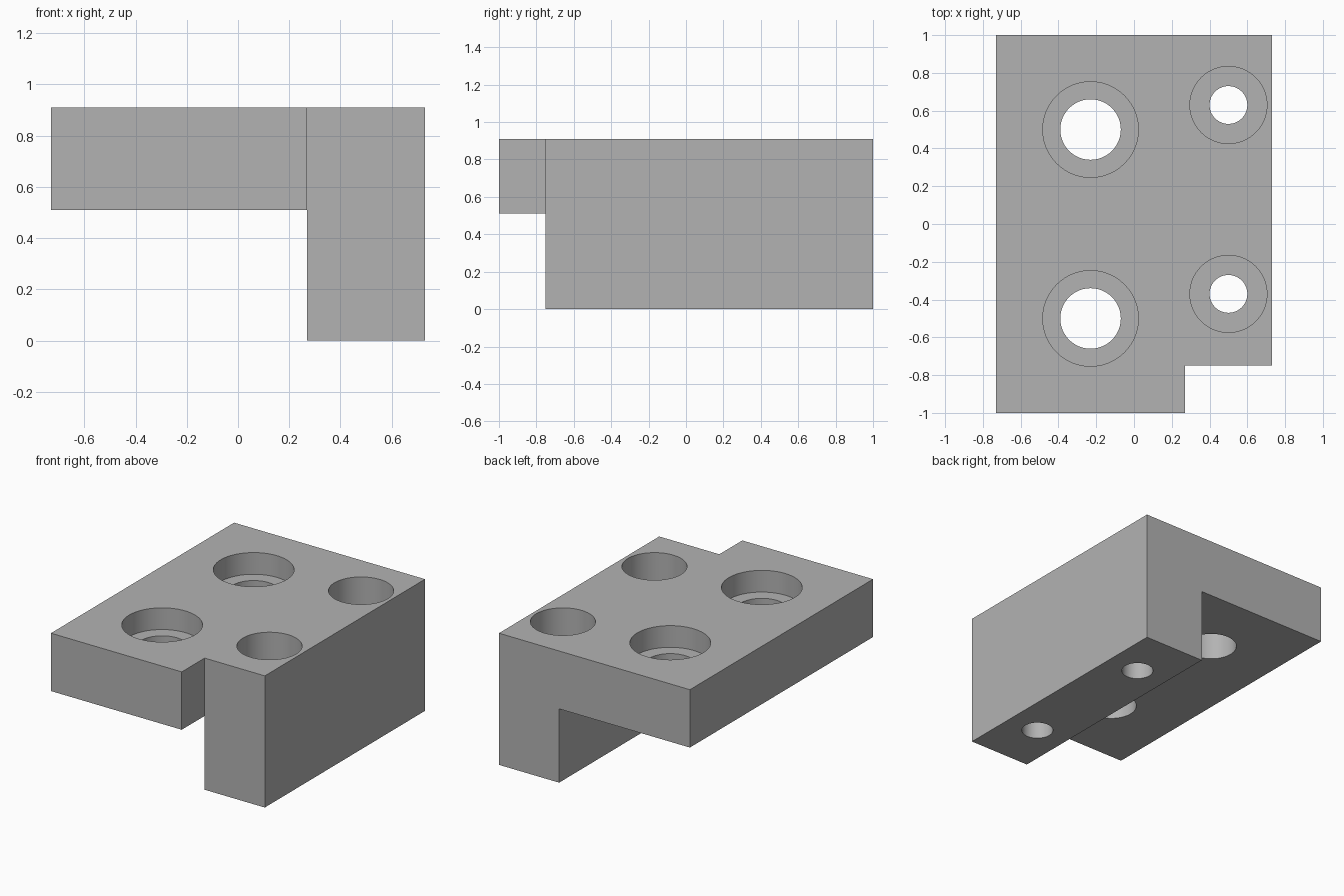
import bpy
import bmesh
import math

old = bpy.data.objects.get("Cube")
if old:
    bpy.data.objects.remove(old, do_unlink=True)

TOP, PLATE_BOTTOM = 0.91, 0.51
HALF_X, STEP_X = 0.73, 0.27

grey = bpy.data.materials.new("light_grey")
grey.use_nodes = True
colour = (0.45, 0.45, 0.45, 1)
grey.diffuse_color = colour
grey.node_tree.nodes["Principled BSDF"].inputs["Base Color"].default_value = colour


def add_object(name, bm):
    bmesh.ops.recalc_face_normals(bm, faces=bm.faces)
    mesh = bpy.data.meshes.new(name)
    bm.to_mesh(mesh)
    bm.free()
    mesh.materials.append(grey)
    obj = bpy.data.objects.new(name, mesh)
    bpy.context.collection.objects.link(obj)
    return obj


def prism(name, outline, y0, y1):
    """Extrude an x-z outline along y."""
    bm = bmesh.new()
    face = bm.faces.new([bm.verts.new((x, y0, z)) for x, z in outline])
    grown = bmesh.ops.extrude_face_region(bm, geom=[face])["geom"]
    verts = [g for g in grown if isinstance(g, bmesh.types.BMVert)]
    bmesh.ops.translate(bm, vec=(0, y1 - y0, 0), verts=verts)
    return add_object(name, bm)


def stepped_bore(name, x, y, head_radius, hole_radius, depth, sides=96):
    """Cutter for a through hole with a wider counterbore at the top."""
    floor = TOP - depth
    profile = [(hole_radius, -0.1), (hole_radius, floor),
               (head_radius, floor), (head_radius, TOP + 0.1)]
    bm = bmesh.new()
    rings = []
    for r, z in profile:
        angles = [math.tau * i / sides for i in range(sides)]
        rings.append([bm.verts.new((x + r * math.cos(a), y + r * math.sin(a), z))
                      for a in angles])
    for low, high in zip(rings, rings[1:]):
        for i in range(sides):
            j = (i + 1) % sides
            bm.faces.new((low[i], low[j], high[j], high[i]))
    bm.faces.new(rings[0])
    bm.faces.new(rings[-1])
    return add_object(name, bm)


# L-section body: flat plate with a deep leg on the left side
body = prism("bracket_body", [(-HALF_X, PLATE_BOTTOM), (STEP_X, PLATE_BOTTOM),
                              (STEP_X, 0), (HALF_X, 0),
                              (HALF_X, TOP), (-HALF_X, TOP)], -1, 1)

# Front corner notch
cutters = [prism("notch_cutter", [(STEP_X, -0.1), (1, -0.1), (1, 1.1), (STEP_X, 1.1)],
                 -1.2, -0.75)]

# Shallow wide bores in the plate, deep narrow bores in the leg
for y in (-0.5, 0.5):
    cutters.append(stepped_bore("plate_bore_cutter", -0.23, y, 0.253, 0.16, 0.15))
    cutters.append(stepped_bore("leg_bore_cutter", 0.5, y + 0.13, 0.204, 0.10, 0.51))

bpy.ops.object.select_all(action="DESELECT")
bpy.context.view_layer.objects.active = body
body.select_set(True)
for cutter in cutters:
    cutter.hide_render = True
    mod = body.modifiers.new("cut", "BOOLEAN")
    mod.operation = "DIFFERENCE"
    mod.solver = "EXACT"
    mod.object = cutter
    bpy.ops.object.modifier_apply(modifier=mod.name)
    bpy.data.objects.remove(cutter, do_unlink=True)

bpy.ops.object.shade_smooth_by_angle(angle=math.radians(30))
